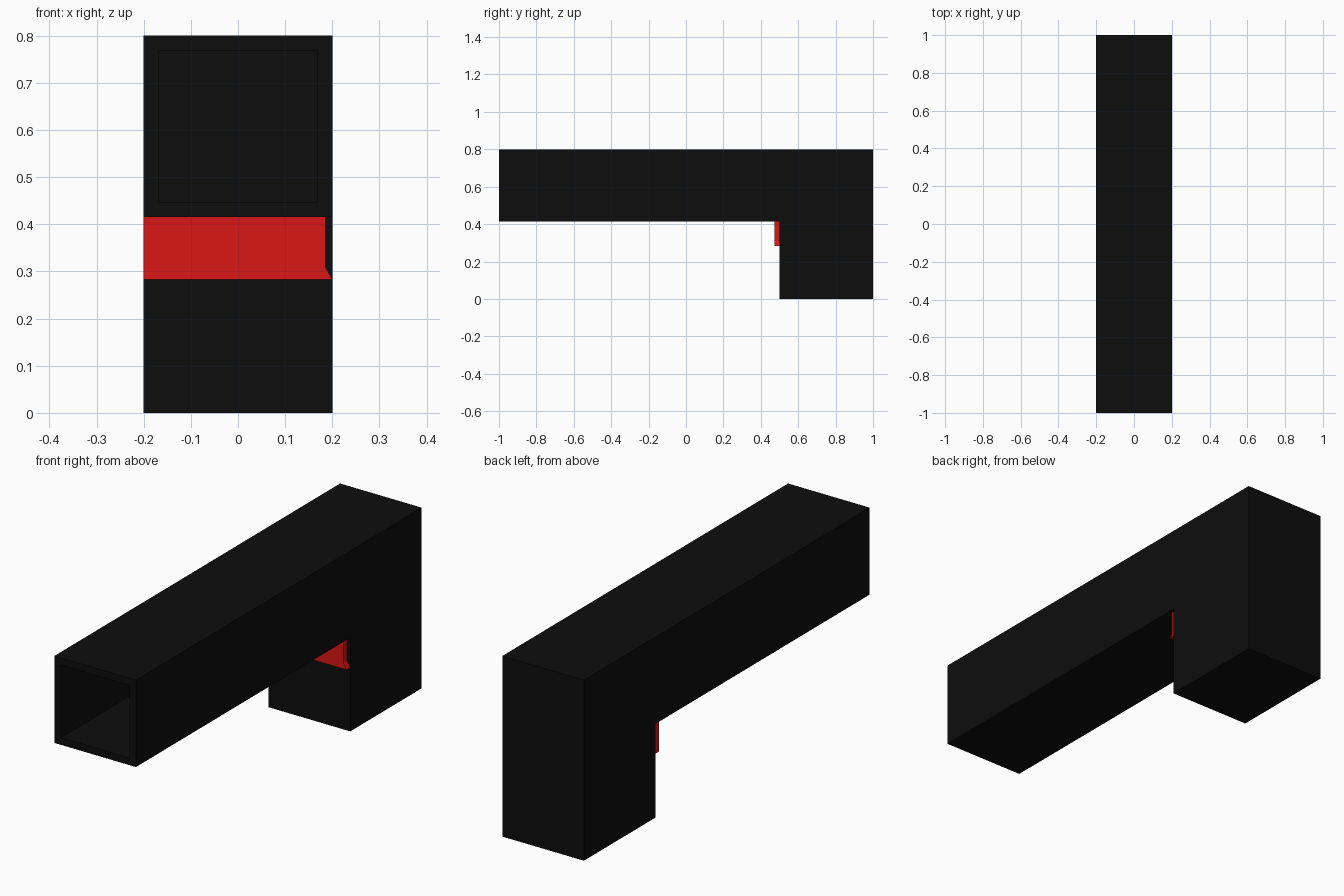
import bpy, bmesh
from mathutils import Vector

if "Cube" in bpy.data.objects:
    bpy.data.objects.remove(bpy.data.objects["Cube"])


def material(name, rgb):
    m = bpy.data.materials.new(name)
    m.diffuse_color = (*rgb, 1)
    m.use_nodes = True
    m.node_tree.nodes["Principled BSDF"].inputs["Base Color"].default_value = m.diffuse_color
    return m


def prism(name, outline, offset, mat, edit=None):
    """Extrude a closed 3D outline along an offset vector."""
    bm = bmesh.new()
    face = bm.faces.new([bm.verts.new(p) for p in outline])
    ext = bmesh.ops.extrude_face_region(bm, geom=[face])
    verts = [v for v in ext["geom"] if isinstance(v, bmesh.types.BMVert)]
    bmesh.ops.translate(bm, verts=verts, vec=Vector(offset))
    bmesh.ops.recalc_face_normals(bm, faces=bm.faces[:])
    if edit:
        edit(bm)
    mesh = bpy.data.meshes.new(name)
    bm.to_mesh(mesh)
    bm.free()
    mesh.materials.append(mat)
    obj = bpy.data.objects.new(name, mesh)
    bpy.context.collection.objects.link(obj)
    return obj


def hollow_muzzle(bm):
    """Inset the front face and push it back to make the bore."""
    bm.normal_update()
    front = min(bm.faces, key=lambda f: f.calc_center_median().y)
    bmesh.ops.inset_region(bm, faces=[front], thickness=0.045)
    inner = bmesh.ops.extrude_discrete_faces(bm, faces=[front])["faces"][0]
    bmesh.ops.translate(bm, verts=inner.verts[:], vec=(0, 1.0, 0))


black = material("black", (0.004, 0.004, 0.004))
red = material("red", (0.7, 0.008, 0.008))

# Barrel and grip: one L-shaped block with a square bore
side = [(-1, 0.415), (0.5, 0.415), (0.5, 0), (1, 0), (1, 0.8), (-1, 0.8)]
prism("barrel_and_grip", [(-0.2, y, z) for y, z in side], (0.4, 0, 0),
      black, hollow_muzzle)

# Trigger: thin plate in the corner, flared at its lower right
front = [(-0.2, 0.283), (0.2, 0.283), (0.185, 0.31), (0.185, 0.415), (-0.2, 0.415)]
prism("trigger", [(x, 0.473, z) for x, z in front], (0, 0.027, 0), red)
